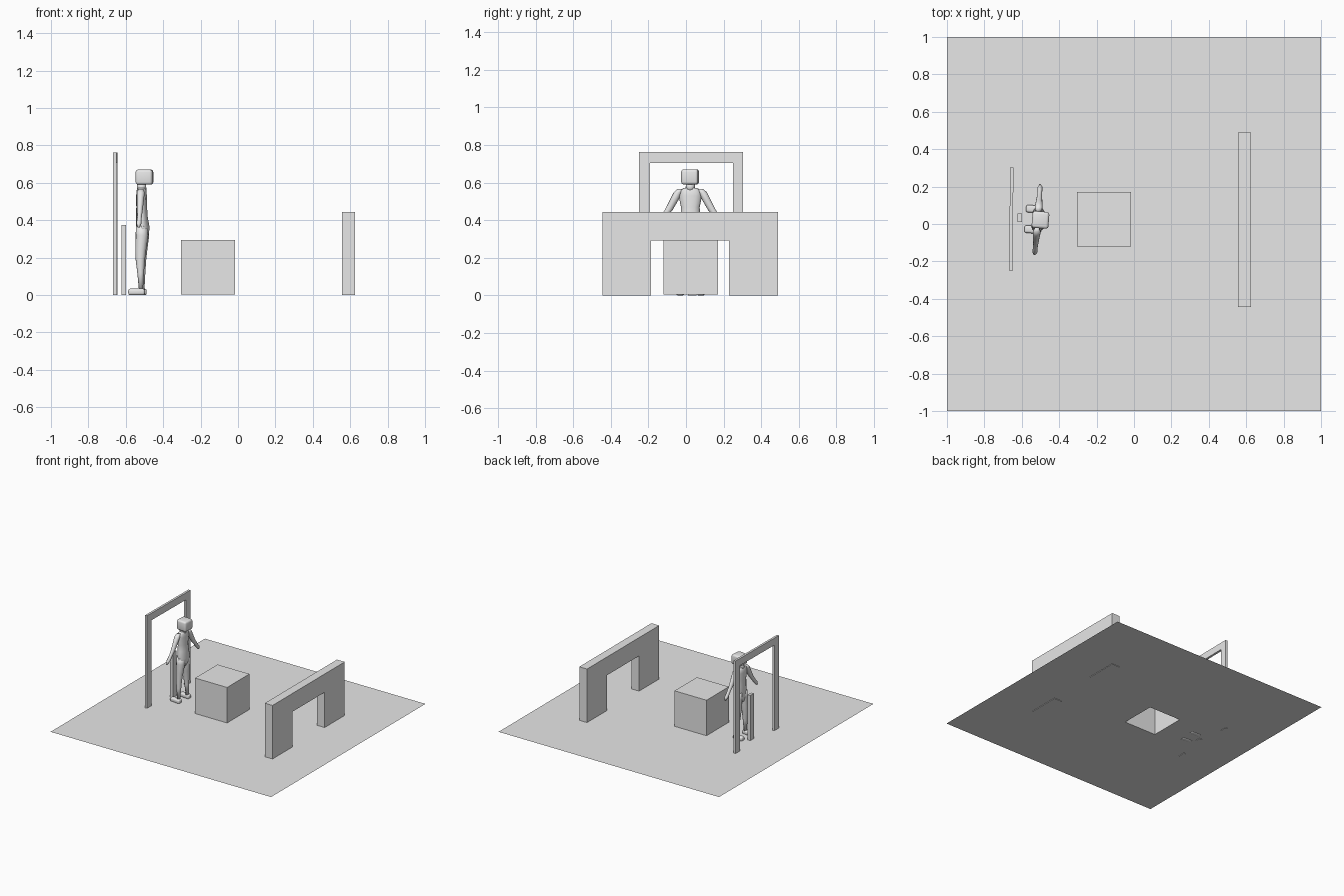
import bpy
import bmesh
import math
from mathutils import Vector

cube = bpy.data.objects.get("Cube")
if cube:
    bpy.data.objects.remove(cube, do_unlink=True)

grey = bpy.data.materials.new("light grey")
grey.use_nodes = True
colour = (0.8, 0.8, 0.8, 1)
grey.diffuse_color = colour
grey.node_tree.nodes["Principled BSDF"].inputs["Base Color"].default_value = colour


def finish(name, bm, smooth=False):
    bmesh.ops.recalc_face_normals(bm, faces=bm.faces)
    mesh = bpy.data.meshes.new(name)
    bm.to_mesh(mesh)
    bm.free()
    mesh.materials.append(grey)
    obj = bpy.data.objects.new(name, mesh)
    bpy.context.collection.objects.link(obj)
    for p in mesh.polygons:
        p.use_smooth = smooth
    return obj


def box(name, lo, hi, open_bottom=False, bevel=0):
    lo, hi = Vector(lo), Vector(hi)
    bm = bmesh.new()
    bmesh.ops.create_cube(bm, size=1)
    for v in bm.verts:
        v.co = (lo + hi) / 2 + v.co * (hi - lo)
    if open_bottom:
        bottom = min(bm.faces, key=lambda f: f.calc_center_median().z)
        bmesh.ops.delete(bm, geom=[bottom], context='FACES_ONLY')
    if bevel:
        bmesh.ops.bevel(bm, geom=bm.edges[:], offset=bevel, segments=3,
                        profile=0.5, affect='EDGES')
    return finish(name, bm, bevel > 0)


def portal(name, x0, x1, outer, inner, top, lintel):
    """Upside-down U profile in the y-z plane, extruded along x."""
    (a, b), (c, d) = outer, inner
    outline = [(a, 0), (a, top), (b, top), (b, 0), (d, 0), (d, lintel), (c, lintel), (c, 0)]
    bm = bmesh.new()
    face = bm.faces.new([bm.verts.new((x0, y, z)) for y, z in outline])
    new = bmesh.ops.extrude_face_region(bm, geom=[face])["geom"]
    bmesh.ops.translate(bm, vec=(x1 - x0, 0, 0),
                        verts=[g for g in new if isinstance(g, bmesh.types.BMVert)])
    return finish(name, bm)


def loft(name, rows, side=1, sides=12):
    """Join horizontal elliptical rings given as x, y, z, x radius, y radius."""
    bm = bmesh.new()
    rings = []
    for x, y, z, rx, ry in rows:
        angles = [2 * math.pi * i / sides for i in range(sides)]
        rings.append([bm.verts.new((x + rx * math.cos(t), side * y + ry * math.sin(t), z))
                      for t in angles])
    for r, s in zip(rings, rings[1:]):
        for i in range(sides):
            j = (i + 1) % sides
            bm.faces.new((r[i], r[j], s[j], s[i]))
    bm.faces.new(rings[0])
    bm.faces.new(rings[-1])
    return finish(name, bm, True)


# Box standing over a matching hole in the ground
box_x, box_y, ground_z = (-0.305, -0.015), (-0.12, 0.17), 0.004
box("hollow_box", (box_x[0], box_y[0], ground_z), (box_x[1], box_y[1], 0.295), open_bottom=True)
bm = bmesh.new()
grid = [[bm.verts.new((x, y, ground_z)) for y in (-1, *box_y, 1)] for x in (-1, *box_x, 1)]
for i in range(3):
    for j in range(3):
        if (i, j) != (1, 1):
            bm.faces.new((grid[i][j], grid[i + 1][j], grid[i + 1][j + 1], grid[i][j + 1]))
ground = finish("ground", bm)
if ground.data.polygons[0].normal.z < 0:
    ground.data.flip_normals()

# Thick arch, thin door frame and short post
portal("thick_arch", 0.555, 0.625, (-0.445, 0.49), (-0.185, 0.23), 0.443, 0.293)
frame = portal("door_frame", -0.009, 0.009, (-0.278, 0.275), (-0.219, 0.222), 0.763, 0.705)
frame.location = (-0.656, 0.028, 0)
frame.rotation_euler.z = -0.01
box("short_post", (-0.622, 0.01, 0), (-0.598, 0.055, 0.375))

# Standing figure, facing -x
figure = [
    box("head", (-0.03, -0.045, 0.59), (0.06, 0.045, 0.671), bevel=0.014),
    loft("neck", [(0, 0, 0.555, 0.025, 0.026), (0, 0, 0.6, 0.024, 0.023)]),
    loft("torso", [
        (0, 0, 0.29, 0.022, 0.03), (0.004, 0, 0.325, 0.033, 0.058),
        (0.007, 0, 0.36, 0.036, 0.062), (0.001, 0, 0.42, 0.031, 0.052),
        (0, 0, 0.47, 0.029, 0.05), (-0.001, 0, 0.53, 0.029, 0.062),
        (-0.001, 0, 0.56, 0.026, 0.055), (0, 0, 0.572, 0.02, 0.035)]),
]
for label, side in (("left", -1), ("right", 1)):
    figure.append(loft(label + "_arm", [
        (0, 0.054, 0.566, 0.014, 0.016), (0, 0.067, 0.548, 0.021, 0.022),
        (0, 0.085, 0.51, 0.019, 0.023), (0, 0.115, 0.455, 0.015, 0.021),
        (0, 0.145, 0.415, 0.012, 0.017), (-0.001, 0.168, 0.385, 0.014, 0.018),
        (-0.002, 0.183, 0.36, 0.006, 0.008)], side))
    figure.append(loft(label + "_leg", [
        (0.002, 0.03, 0.37, 0.03, 0.03), (0.004, 0.032, 0.32, 0.034, 0.032),
        (-0.002, 0.037, 0.24, 0.029, 0.026), (-0.004, 0.042, 0.19, 0.025, 0.022),
        (-0.002, 0.046, 0.12, 0.018, 0.018), (0, 0.05, 0.03, 0.011, 0.013)], side))
    foot = [(-0.067, 0.035, 0), (0.022, 0.075, 0.034)]
    ys = sorted(side * p[1] for p in foot)
    figure.append(box(label + "_foot", (foot[0][0], ys[0], 0), (foot[1][0], ys[1], foot[1][2]),
                      bevel=0.011))
for part in figure:
    part.location = (-0.515, 0.023, 0)
    part.rotation_euler.z = -0.08
